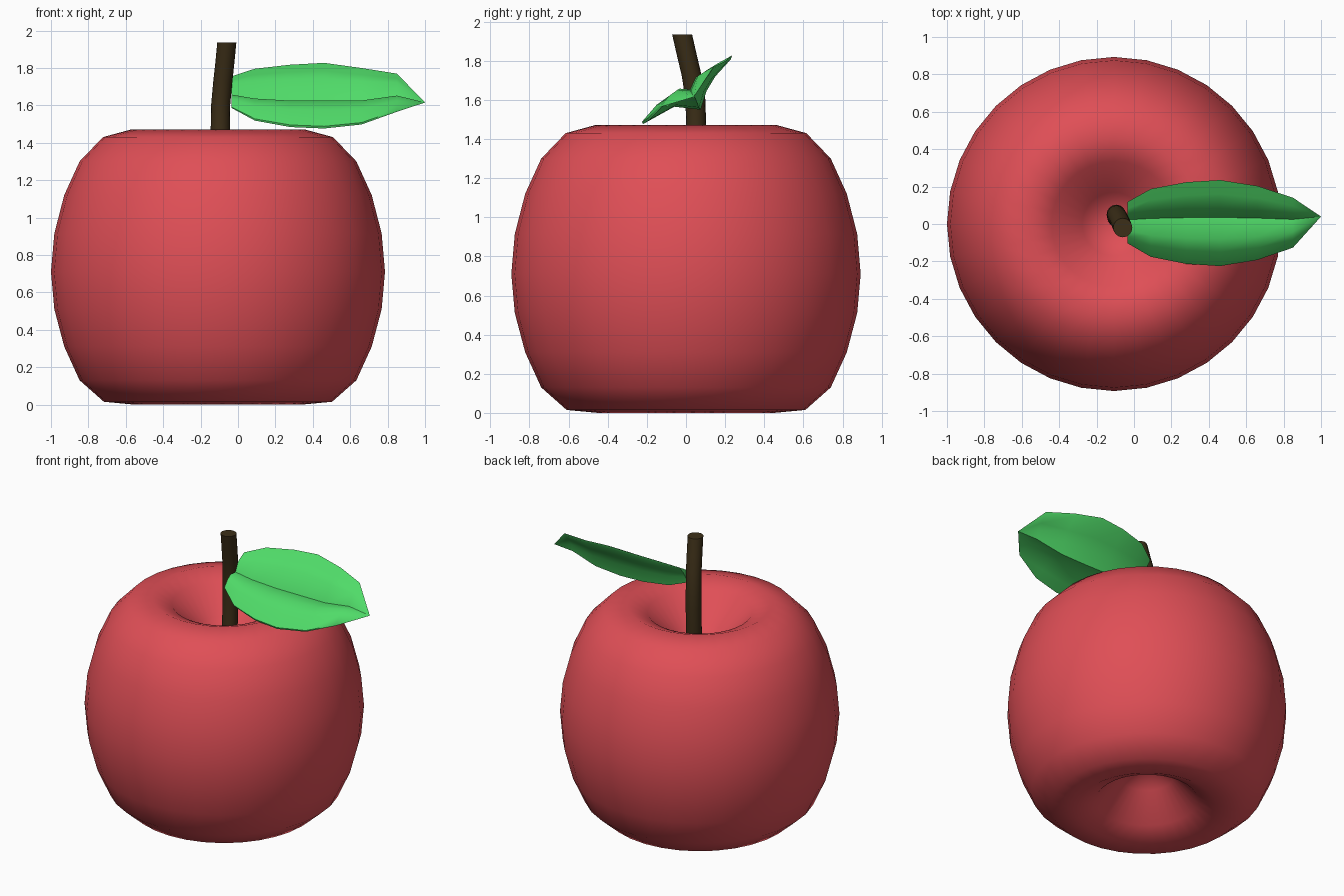
import bpy, bmesh, math

if "Cube" in bpy.data.objects:
    bpy.data.objects.remove(bpy.data.objects["Cube"])


def loft(name, rings, color, angle):
    """Skin closed rings of equal size; one-point end rings become poles."""
    bm = bmesh.new()
    loops = [[bm.verts.new(p) for p in ring] for ring in rings]
    for a, b in zip(loops, loops[1:]):
        n = max(len(a), len(b))
        for i in range(n):
            j = (i + 1) % n
            if len(a) == 1:
                bm.faces.new((a[0], b[j], b[i]))
            elif len(b) == 1:
                bm.faces.new((a[i], a[j], b[0]))
            else:
                bm.faces.new((a[i], a[j], b[j], b[i]))
    for end in (loops[0], loops[-1]):
        if len(end) > 2:
            bm.faces.new(end)
    bmesh.ops.recalc_face_normals(bm, faces=bm.faces[:])
    mesh = bpy.data.meshes.new(name)
    bm.to_mesh(mesh)
    bm.free()
    obj = bpy.data.objects.new(name, mesh)
    bpy.context.collection.objects.link(obj)
    mat = bpy.data.materials.new(name + "_color")
    mat.diffuse_color = (*color, 1)
    mat.use_nodes = True
    mat.node_tree.nodes["Principled BSDF"].inputs["Base Color"].default_value = mat.diffuse_color
    mesh.materials.append(mat)
    bpy.ops.object.select_all(action='DESELECT')
    obj.select_set(True)
    bpy.context.view_layer.objects.active = obj
    bpy.ops.object.shade_smooth_by_angle(angle=math.radians(angle))
    return obj


def circle(x, y, z, r, n):
    if r == 0:
        return [(x, y, z)]
    return [(x + r * math.cos(2 * math.pi * i / n),
             y + r * math.sin(2 * math.pi * i / n), z) for i in range(n)]


# Apple body: turned profile with a dimple at each pole
profile = [(0, .36), (.17, .23), (.325, .06), (.45, .0), (.61, .015), (.74, .13),
           (.822, .31), (.875, .51), (.893, .71), (.875, .915), (.822, 1.12),
           (.74, 1.30), (.615, 1.43), (.46, 1.472), (.335, 1.42), (.17, 1.25),
           (0, 1.12)]
loft("apple_body", [circle(-.107, 0, z, r, 32) for r, z in profile],
     (.74, .077, .093), 180)

# Stem: gently bent rod with a flat top
path = [(-.09, .03, 1.08), (-.095, .047, 1.3), (-.095, .052, 1.47),
        (-.093, .048, 1.6), (-.082, .03, 1.72), (-.07, .004, 1.83), (-.06, -.02, 1.935)]
loft("stem", [circle(x, y, z, .051, 16) for x, y, z in path],
     (.045, .028, .009), 50)

# Leaf: folded cross-section (y, z) scaled along its length
section = [(-.225, 1.488), (-.15, 1.575), (-.08, 1.625), (.035, 1.615), (.095, 1.745),
           (.16, 1.785), (.235, 1.827), (.23, 1.808), (.15, 1.72), (.105, 1.645),
           (.075, 1.55), (-.06, 1.565), (-.15, 1.515), (-.22, 1.476)]
rows = [(-.035, .48, .03), (.09, .79, .01), (.28, .95, 0), (.46, 1, 0),
        (.66, .86, 0), (.85, .58, .025)]
rings = [[(x, .01 + (y - .01) * s, 1.63 + (z - 1.63) * s + dz) for y, z in section]
         for x, s, dz in rows]
rings.append([(1.0, .04, 1.615)])
loft("leaf", rings, (.08, .71, .14), 60)
